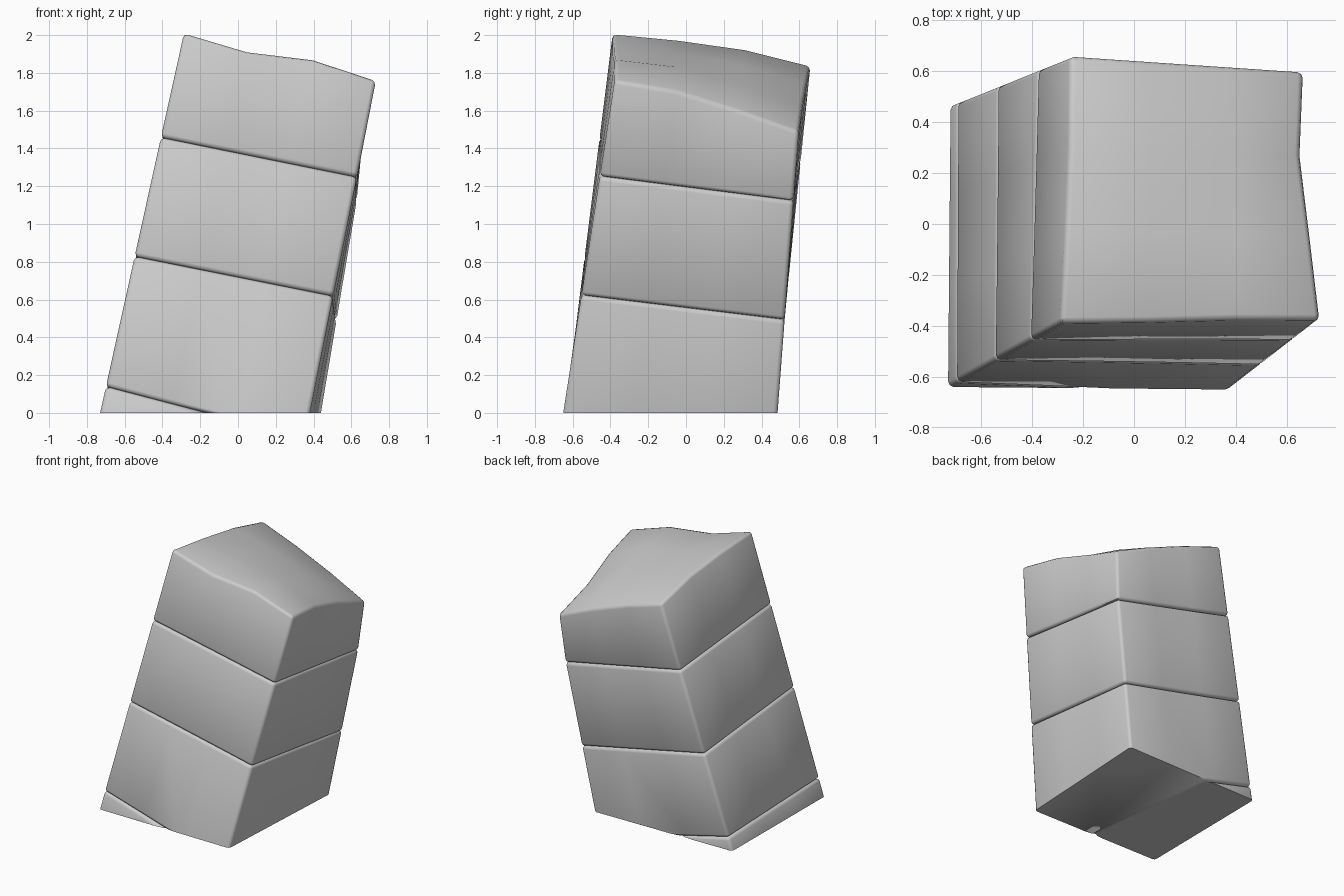
import bpy, bmesh, math
from mathutils import Vector

if "Cube" in bpy.data.objects:
    bpy.data.objects.remove(bpy.data.objects["Cube"])

N = 4  # grid points along each side of a block

# Leaning corner edges: (base xy, slope xy per unit z), order FL, FR, BR, BL
EDGES = [((-0.73, -0.64), (0.22, 0.125)),
         ((0.38, -0.65), (0.20, 0.155)),
         ((0.44, 0.485), (0.168, 0.075)),
         ((-0.72, 0.47), (0.255, 0.103))]


def bilerp(c, u, v):
    return (c[0]*(1-u) + c[1]*u)*(1-v) + (c[3]*(1-u) + c[2]*u)*v


def point(u, v, z):
    corners = [Vector((b[0] + s[0]*z, b[1] + s[1]*z, z)) for b, s in EDGES]
    return bilerp(corners, u, v)


def plane(heights):
    """Height grid of a tilted joint from its four corner heights."""
    return [[bilerp(heights, i/(N-1), j/(N-1)) for i in range(N)] for j in range(N)]


def block(name, low, high, dent=None):
    bm = bmesh.new()
    layers = []
    for k, grid in enumerate((low, high)):
        rows = []
        for j in range(N):
            row = []
            for i in range(N):
                # joints are interior-free: the grids are shared by neighbours
                p = point(i/(N-1), j/(N-1), grid[j][i])
                if dent and k == 1 and i == N-1:
                    p.x += dent[j]
                row.append(bm.verts.new(p))
            rows.append(row)
        layers.append(rows)
    lo, hi = layers
    for j in range(N-1):
        for i in range(N-1):
            bm.faces.new((hi[j][i], hi[j][i+1], hi[j+1][i+1], hi[j+1][i]))
            bm.faces.new((lo[j][i], lo[j+1][i], lo[j+1][i+1], lo[j][i+1]))
    ring = ([(0, i) for i in range(N-1)] + [(j, N-1) for j in range(N-1)]
            + [(N-1, i) for i in range(N-1, 0, -1)] + [(j, 0) for j in range(N-1, 0, -1)])
    for a, b in zip(ring, ring[1:] + ring[:1]):
        bm.faces.new((lo[a[0]][a[1]], lo[b[0]][b[1]], hi[b[0]][b[1]], hi[a[0]][a[1]]))
    bmesh.ops.recalc_face_normals(bm, faces=bm.faces)

    # Rounded rims
    sharp = [e for e in bm.edges if e.calc_face_angle(0) > math.radians(45)]
    bmesh.ops.bevel(bm, geom=sharp, offset=0.022, offset_type='OFFSET', segments=2,
                    profile=0.5, affect='EDGES', clamp_overlap=True)
    # Flat cut where the block meets the ground
    bmesh.ops.bisect_plane(bm, geom=bm.verts[:] + bm.edges[:] + bm.faces[:],
                           plane_co=(0, 0, 0), plane_no=(0, 0, 1), clear_inner=True)
    rim = [e for e in bm.edges if e.is_boundary]
    if rim:
        bmesh.ops.holes_fill(bm, edges=rim, sides=0)
    bmesh.ops.recalc_face_normals(bm, faces=bm.faces)

    me = bpy.data.meshes.new(name)
    bm.to_mesh(me)
    bm.free()
    ob = bpy.data.objects.new(name, me)
    bpy.context.collection.objects.link(ob)
    bpy.ops.object.select_all(action='DESELECT')
    ob.select_set(True)
    bpy.context.view_layer.objects.active = ob
    bpy.ops.object.shade_smooth_by_angle(angle=math.radians(50))


# Joint planes between the stones
buried = plane((-0.4, -0.6, -0.65, -0.4))
joint_1 = plane((0.14, -0.135, -0.17, 0.10))
joint_2 = plane((0.83, 0.62, 0.49, 0.72))
joint_3 = plane((1.46, 1.25, 1.12, 1.34))
# Broken, uneven top (front row to back row)
broken_top = [[2.01, 1.91, 1.87, 1.76],
              [1.975, 1.90, 1.83, 1.705],
              [1.925, 1.845, 1.74, 1.605],
              [1.84, 1.74, 1.62, 1.49]]

block("base_sliver", buried, joint_1)
block("lower_block", joint_1, joint_2)
block("middle_block", joint_2, joint_3)
block("broken_top_block", joint_3, broken_top, dent=(0, -0.03, -0.055, -0.025))
